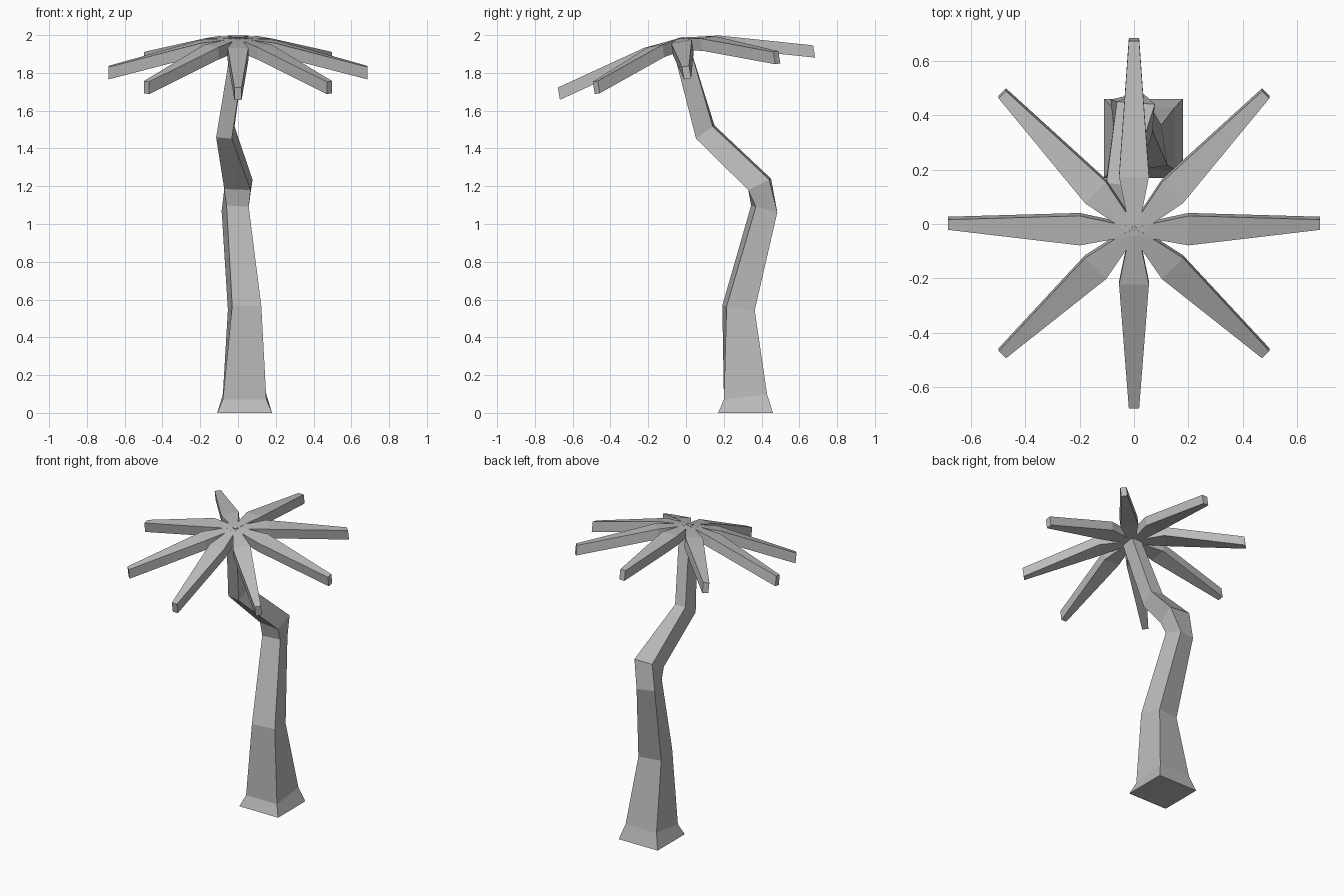
import bpy, bmesh
from math import pi
from mathutils import Matrix, Vector

cube = bpy.data.objects.get("Cube")
if cube:
    bpy.data.objects.remove(cube, do_unlink=True)

grey = bpy.data.materials.new("plain grey")
grey.use_nodes = True
GREY = (0.5, 0.5, 0.5, 1)
grey.diffuse_color = GREY
grey.node_tree.nodes["Principled BSDF"].inputs["Base Color"].default_value = GREY


def loft(bm, rings):
    """Skin a list of four-cornered rings and cap both ends."""
    loops = [[bm.verts.new(p) for p in ring] for ring in rings]
    for low, high in zip(loops, loops[1:]):
        for i in range(4):
            j = (i + 1) % 4
            bm.faces.new((low[i], low[j], high[j], high[i]))
    bm.faces.new(loops[0][::-1])
    bm.faces.new(loops[-1])


def make_object(name, bm):
    bmesh.ops.recalc_face_normals(bm, faces=bm.faces)
    mesh = bpy.data.meshes.new(name)
    bm.to_mesh(mesh)
    bm.free()
    mesh.materials.append(grey)
    obj = bpy.data.objects.new(name, mesh)
    bpy.context.collection.objects.link(obj)
    return obj


CORNERS = ((-1, -1), (1, -1), (1, 1), (-1, 1))


def trunk_ring(centre, half_x, half_y, pitch, yaw):
    turn = Matrix.Rotation(pitch, 3, 'X') @ Matrix.Rotation(yaw, 3, 'Z')
    return [Vector(centre) + turn @ Vector((sx * half_x, sy * half_y, 0))
            for sx, sy in CORNERS]


# Crooked square trunk: centre, half sizes, pitch and yaw of each ring
trunk_sections = [
    ((.035, .315, 0), .145, .145, 0, 0),
    ((.035, .315, .085), .115, .115, .12, 0),
    ((.035, .278, .555), .078, .076, -.15, .15),
    ((-.015, .414, 1.08), .06, .06, -.25, .22),
    ((.002, .39, 1.21), .07, .062, .46, -.08),
    ((-.067, .102, 1.487), .042, .055, .62, -.13),
    ((0, -.025, 1.935), .038, .045, .12, 0),
]
bm = bmesh.new()
loft(bm, [trunk_ring(*section) for section in trunk_sections])
make_object("trunk", bm)

# Eight drooping fronds, with the whole crown tipped towards the front
FROND_PROFILE = ((-.01, .013, 0), (.2, .055, -.022), (.685, .019, -.155))
THICKNESS = .066
TILT = Matrix.Rotation(.164, 4, 'X')
CROWN = Matrix.Translation((0, -.028, 1.987)) @ TILT

for k in range(8):
    bm = bmesh.new()
    loft(bm, [[(r, side * half, z + (0 if up > 0 else -THICKNESS))
               for side, up in CORNERS] for r, half, z in FROND_PROFILE])
    frond = make_object(f"frond_{k + 1}", bm)
    frond.data.transform(CROWN @ Matrix.Rotation(k * pi / 4, 4, 'Z'))
